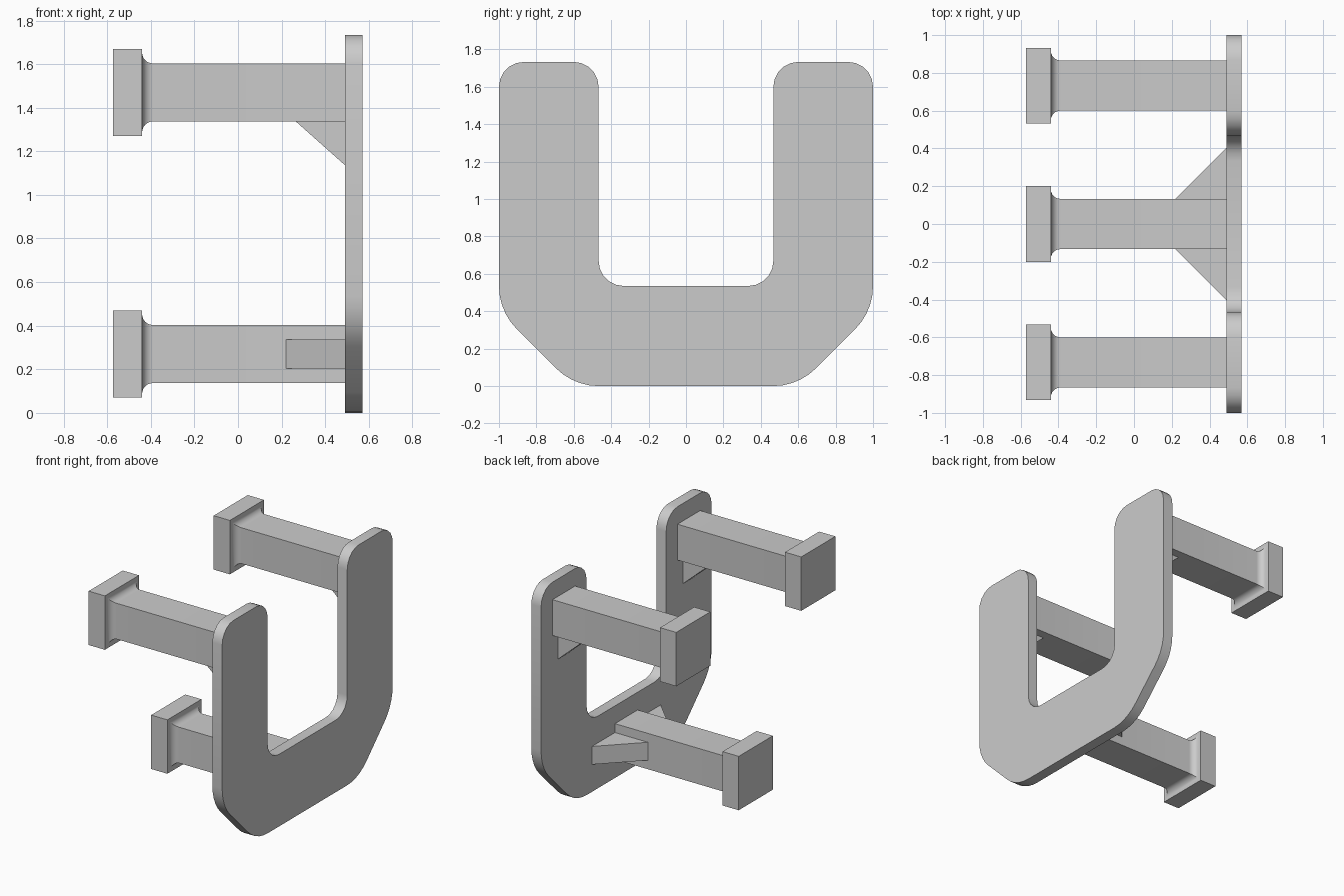
import bpy
from math import sin, cos, tan, pi
from mathutils import Vector

if "Cube" in bpy.data.objects:
    bpy.data.objects.remove(bpy.data.objects["Cube"])

grey = bpy.data.materials.new("plain grey")
grey.use_nodes = True
COLOUR = (0.6, 0.6, 0.6, 1)
grey.diffuse_color = COLOUR
grey.node_tree.nodes["Principled BSDF"].inputs["Base Color"].default_value = COLOUR


def make(name, verts, faces):
    mesh = bpy.data.meshes.new(name)
    mesh.from_pydata(verts, [], faces)
    mesh.materials.append(grey)
    obj = bpy.data.objects.new(name, mesh)
    bpy.context.collection.objects.link(obj)
    bpy.ops.object.select_all(action="DESELECT")
    obj.select_set(True)
    bpy.context.view_layer.objects.active = obj
    bpy.ops.object.shade_smooth_by_angle(angle=pi / 6)
    return obj


def loft(name, rings):
    """Skin a list of equal-length rings and cap both ends."""
    n = len(rings[0])
    verts = [v for ring in rings for v in ring]
    faces = [(k * n + i, k * n + (i + 1) % n, (k + 1) * n + (i + 1) % n, (k + 1) * n + i)
             for k in range(len(rings) - 1) for i in range(n)]
    faces.append(tuple(reversed(range(n))))
    faces.append(tuple(range(len(verts) - n, len(verts))))
    return make(name, verts, faces)


def round_corners(corners, steps):
    """Replace every corner (y, z, radius) with an arc."""
    out = []
    for i, (y, z, r) in enumerate(corners):
        p = Vector((y, z))
        a = (Vector(corners[i - 1][:2]) - p).normalized()
        b = (Vector(corners[(i + 1) % len(corners)][:2]) - p).normalized()
        half = a.angle(b) / 2
        centre = p + (a + b).normalized() * (r / sin(half))
        start, end = p + a * (r / tan(half)) - centre, p + b * (r / tan(half)) - centre
        sweep = pi - 2 * half
        for s in range(steps + 1):
            t = s / steps * sweep
            out.append(centre + (start * sin(sweep - t) + end * sin(t)) / sin(sweep))
    return out


# U-shaped plate
BACK, FACE = 0.49, 0.57
R, BIG = 0.133, 0.325
right_half = [(0.6, 0, BIG), (1, 0.4, BIG), (1, 1.733, R), (0.467, 1.733, R), (0.467, 0.535, R)]
outline = right_half + [(-y, z, r) for y, z, r in reversed(right_half)]
points = round_corners(outline, 5)
loft("u_plate", [[(x, p.x, p.y) for p in points] for x in (BACK, FACE)])


# Square pegs with flared collars and square heads
def peg(name, y, z):
    flare, core, neck = 0.05, 0.133, -0.44
    profile = [(-0.573, 0.2), (neck, 0.2)]
    for i in range(7):
        a = i / 6 * pi / 2
        profile.append((neck + flare * (1 - cos(a)), core + flare * (1 - sin(a))))
    profile.append((BACK, core))
    loft(name, [[(x, y + h * sy, z + h * sz) for sy, sz in ((-1, -1), (1, -1), (1, 1), (-1, 1))]
                for x, h in profile])


# Triangular braces between peg and plate
def brace(name, root, across, out, length, height):
    tri = [Vector(root), Vector(root) - Vector((length, 0, 0)), Vector(root) + Vector(out) * height]
    w = Vector(across) * 0.067
    order = tri if (tri[1] - tri[0]).cross(tri[2] - tri[0]).dot(w) > 0 else tri[::-1]
    loft(name, [[p - w for p in order], [p + w for p in order]])


for side, s in (("left", 1), ("right", -1)):
    label = "back" if s > 0 else "front"
    peg(label + "_upper_peg", s * 0.733, 1.47)
    brace(label + "_upper_brace", (BACK, s * 0.733, 1.337), (0, 1, 0), (0, 0, -1), 0.225, 0.2)
    brace(label + "_lower_brace", (BACK, s * 0.133, 0.27), (0, 0, 1), (0, s, 0), 0.27, 0.27)
peg("lower_peg", 0, 0.27)
